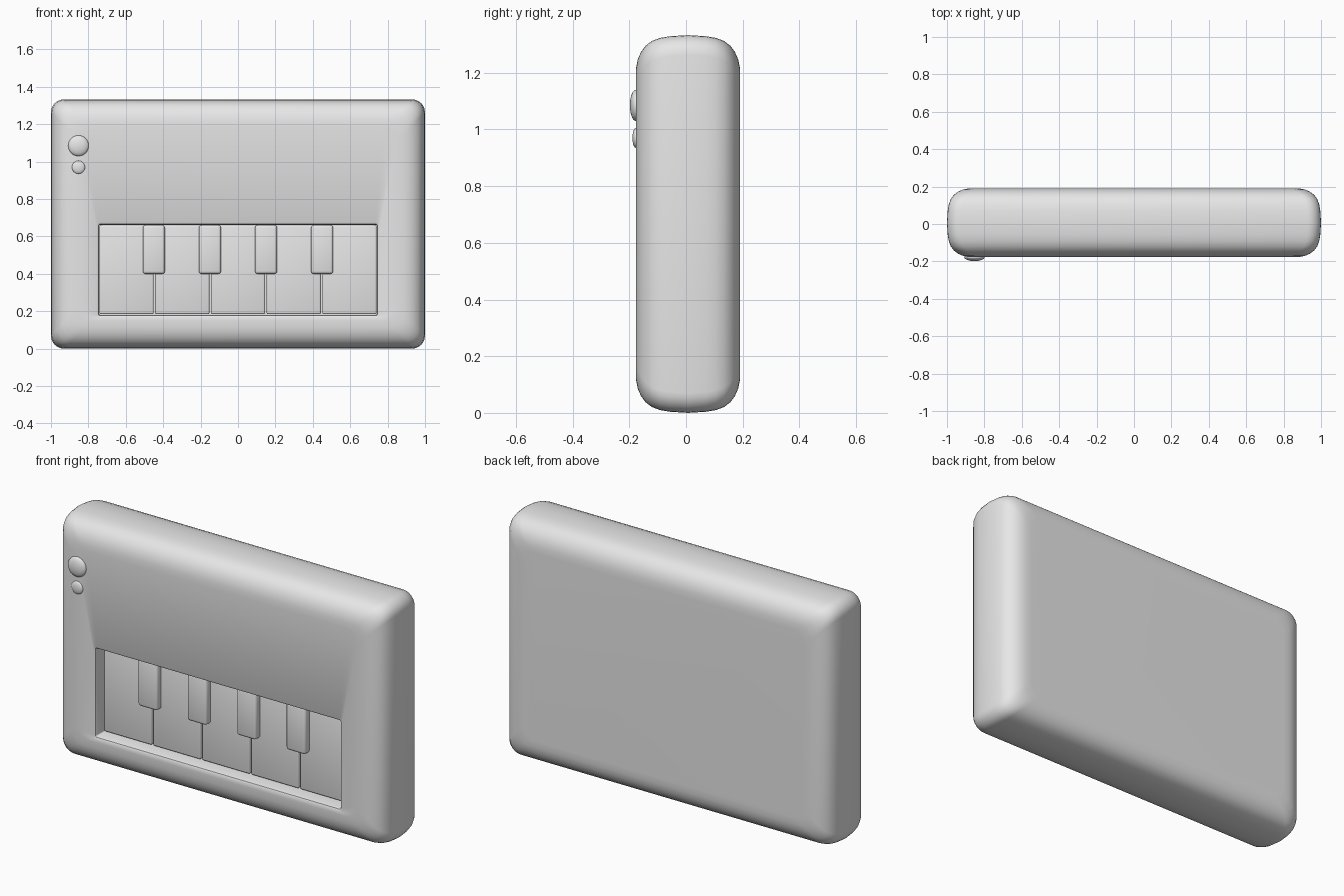
import bpy
import bmesh
from math import cos, sin, pi

if "Cube" in bpy.data.objects:
    bpy.data.objects.remove(bpy.data.objects["Cube"], do_unlink=True)

grey = bpy.data.materials.new("light grey plastic")
grey.use_nodes = True
grey.diffuse_color = (0.8, 0.8, 0.8, 1)
grey.node_tree.nodes["Principled BSDF"].inputs["Base Color"].default_value = (0.8, 0.8, 0.8, 1)

FRONT, BACK, HEIGHT = -0.177, 0.191, 1.333
CORNER_STEPS = 6


def finish(bm, name, angle=0.7):
    """Turn a bmesh into a smooth-shaded object."""
    bmesh.ops.recalc_face_normals(bm, faces=bm.faces)
    mesh = bpy.data.meshes.new(name)
    bm.to_mesh(mesh)
    bm.free()
    mesh.materials.append(grey)
    obj = bpy.data.objects.new(name, mesh)
    bpy.context.collection.objects.link(obj)
    bpy.ops.object.select_all(action="DESELECT")
    obj.select_set(True)
    bpy.context.view_layer.objects.active = obj
    bpy.ops.object.shade_smooth_by_angle(angle=angle)
    return obj


def ring(bm, half_width, low, high, radius, y):
    """Rounded rectangle of vertices at depth y."""
    verts = []
    corners = [(1, high), (-1, high), (-1, low), (1, low)]
    for i, (side, z) in enumerate(corners):
        cx = side * (half_width - radius)
        cz = z - radius if z == high else z + radius
        for k in range(CORNER_STEPS + 1):
            a = (i + k / CORNER_STEPS) * pi / 2
            verts.append(bm.verts.new((cx + radius * cos(a), y, cz + radius * sin(a))))
    return verts


def box(name, left, right, low, high, front, back, bevel):
    bm = bmesh.new()
    bmesh.ops.create_cube(bm, size=1)
    for v in bm.verts:
        v.co.x = left if v.co.x < 0 else right
        v.co.y = front if v.co.y < 0 else back
        v.co.z = low if v.co.z < 0 else high
    bmesh.ops.bevel(bm, geom=bm.edges[:], offset=bevel, segments=3, profile=0.5, affect="EDGES")
    return finish(bm, name)


# Case: rings run from the recess floor, over its lip, around the sides to the back
KEY_HALF, KEY_LOW, KEY_HIGH = 0.742, 0.18, 0.662
FLOOR = -0.06
bm = bmesh.new()
rings = []
for grow, y in [(0, FLOOR), (0, FRONT + 0.015), (0.004, FRONT + 0.005), (0.014, FRONT)]:
    rings.append(ring(bm, KEY_HALF + grow, KEY_LOW - grow, KEY_HIGH + grow, 0.006 + grow, y))

# Softly rounded edge: inset from the outline, and depth from the nearest face
edge = [(0.15, 0), (0.115, 0.001), (0.085, 0.007), (0.06, 0.018), (0.038, 0.034),
        (0.021, 0.056), (0.01, 0.085), (0.004, 0.12), (0, 0.184)]
sides = [(i, FRONT + d) for i, d in edge] + [(i, BACK - d) for i, d in edge[-2::-1]]
for inset, y in sides:
    rings.append(ring(bm, 1 - inset, inset, HEIGHT - inset, 0.07, y))
for a, b in zip(rings, rings[1:]):
    for i in range(len(a)):
        j = (i + 1) % len(a)
        bm.faces.new((a[i], a[j], b[j], b[i]))
bm.faces.new(rings[0])
bm.faces.new(rings[-1])
finish(bm, "case")

# Five wide keys, with a narrow raised key over each gap
PITCH = 0.298
for n in range(5):
    x = (n - 2) * PITCH
    half = PITCH / 2 - 0.004
    box(f"wide_key_{n + 1}", x - half, x + half, KEY_LOW + 0.004, KEY_HIGH - 0.002,
        -0.108, FLOOR - 0.001, 0.009)
for n in range(4):
    x = (n - 1.5) * 0.3
    box(f"narrow_key_{n + 1}", x - 0.059, x + 0.059, 0.4, KEY_HIGH - 0.002,
        -0.145, FLOOR - 0.002, 0.014)


# Round buttons: shallow domes on the front face
def button(name, z, radius, height):
    bm = bmesh.new()
    bmesh.ops.create_uvsphere(bm, u_segments=32, v_segments=16, radius=1)
    for v in bm.verts:
        x, y, h = v.co
        v.co = (-0.853 + radius * x, FRONT + height * h, z + radius * y)
    finish(bm, name, angle=1.2)


button("large_button", 1.085, 0.055, 0.021)
button("small_button", 0.97, 0.035, 0.012)
